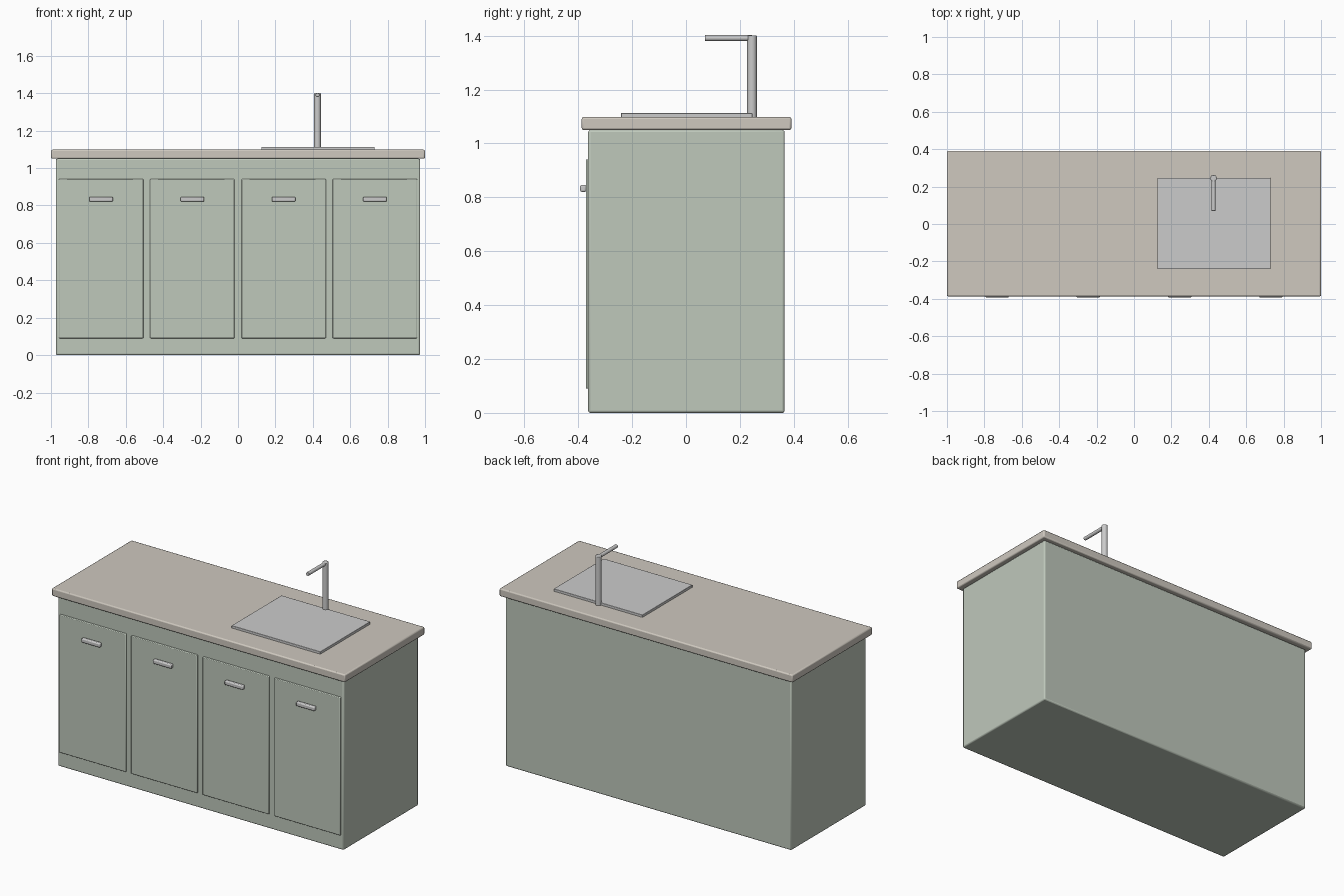
import bpy, math

if "Cube" in bpy.data.objects:
    bpy.data.objects.remove(bpy.data.objects["Cube"])


def material(name, rgb):
    m = bpy.data.materials.new(name)
    m.diffuse_color = (*rgb, 1)
    m.use_nodes = True
    m.node_tree.nodes["Principled BSDF"].inputs["Base Color"].default_value = m.diffuse_color
    return m


GREEN = material("sage_paint", (0.52, 0.58, 0.50))
STONE = material("worktop_stone", (0.62, 0.58, 0.52))
METAL = material("brushed_metal", (0.55, 0.55, 0.56))


def finish(ob, name, mat, bevel, segments=2):
    ob.name = name
    ob.data.materials.append(mat)
    mod = ob.modifiers.new("bevel", 'BEVEL')
    mod.width, mod.segments = bevel, segments
    mod.limit_method = 'ANGLE'
    mod.angle_limit = math.radians(40)
    bpy.ops.object.shade_smooth_by_angle(angle=math.radians(35))
    return ob


def box(name, x, y, z, mat, bevel):
    """Box from (min, max) ranges on each axis."""
    bpy.ops.mesh.primitive_cube_add(size=1, location=[sum(r) / 2 for r in (x, y, z)])
    ob = bpy.context.object
    ob.scale = [r[1] - r[0] for r in (x, y, z)]
    bpy.ops.object.transform_apply(location=False, rotation=False, scale=True)
    return finish(ob, name, mat, bevel)


def rod(name, radius, length, loc, rot, mat, bevel):
    bpy.ops.mesh.primitive_cylinder_add(vertices=24, radius=radius, depth=length,
                                        location=loc, rotation=rot)
    return finish(bpy.context.object, name, mat, bevel)


# Cabinet body and worktop
box("cabinet_body", (-0.974, 0.974), (-0.363, 0.366), (0, 1.05), GREEN, 0.008)
box("worktop", (-1, 1), (-0.387, 0.391), (1.05, 1.098), STONE, 0.007)

# Four doors, each with a bar handle
for i in range(4):
    cx = (i - 1.5) * 0.488
    box(f"door_{i + 1}", (cx - 0.226, cx + 0.226), (-0.372, -0.35),
        (0.09, 0.941), GREEN, 0.004)
    box(f"handle_{i + 1}", (cx - 0.063, cx + 0.063), (-0.393, -0.37),
        (0.82, 0.846), METAL, 0.006)

# Flat sink plate
box("sink", (0.125, 0.73), (-0.241, 0.246), (1.08, 1.113), METAL, 0.002)

# Tap: upright post and horizontal spout
rod("tap_post", 0.018, 0.32, (0.425, 0.245, 1.241), (0, 0, 0), METAL, 0.004)
rod("tap_spout", 0.011, 0.175, (0.425, 0.1575, 1.391), (math.pi / 2, 0, 0), METAL, 0.002)
